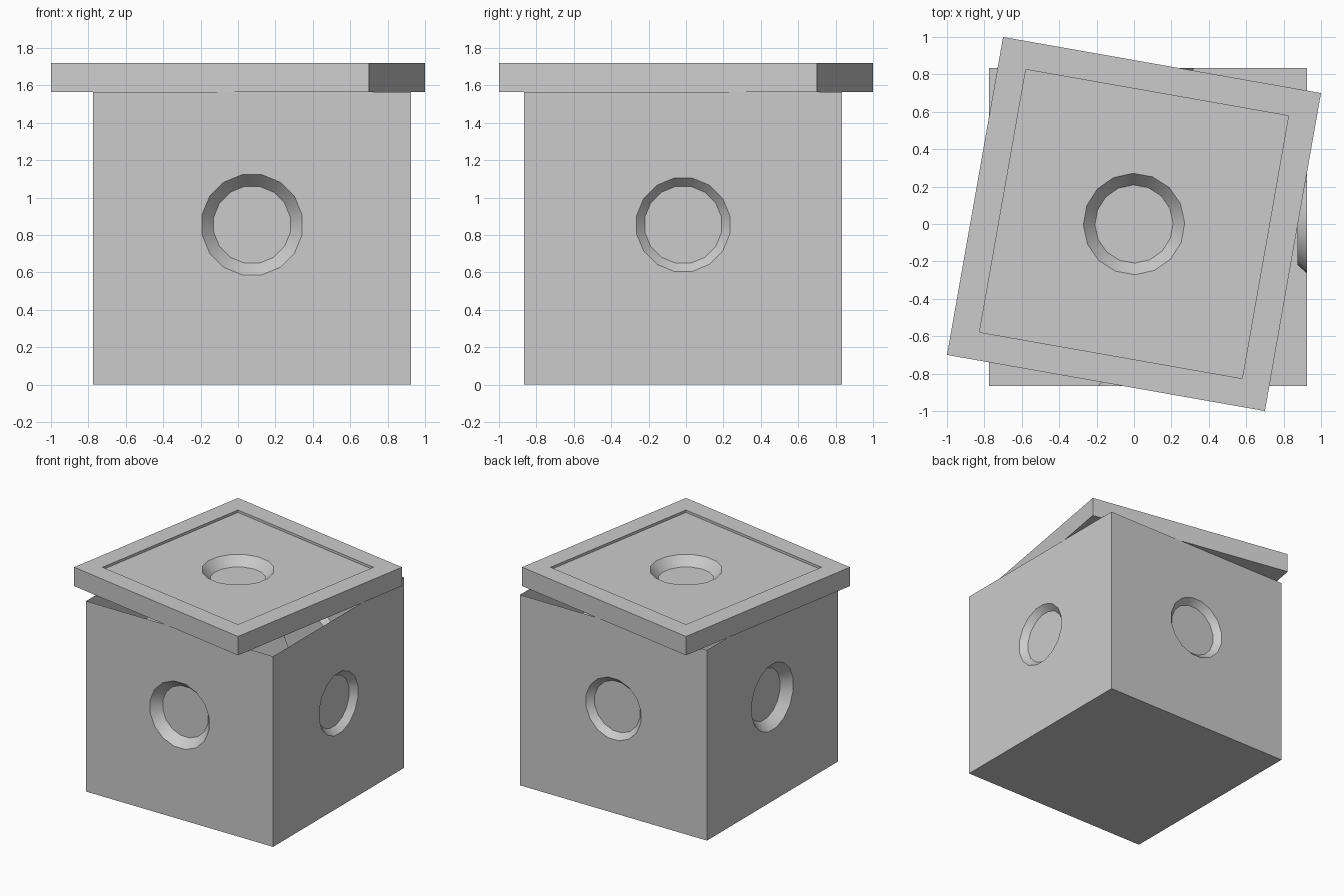
import bpy, bmesh, math
from mathutils import Matrix, Vector

if "Cube" in bpy.data.objects:
    bpy.data.objects.remove(bpy.data.objects["Cube"])

SIDES = 16


def finish(name, bm, angle=None):
    mesh = bpy.data.meshes.new(name)
    bm.to_mesh(mesh)
    bm.free()
    ob = bpy.data.objects.new(name, mesh)
    bpy.context.collection.objects.link(ob)
    if angle:
        bpy.ops.object.select_all(action='DESELECT')
        ob.select_set(True)
        bpy.context.view_layer.objects.active = ob
        bpy.ops.object.shade_smooth_by_angle(angle=angle)
    return ob


def dished_panel(bm, mat, w, h, r_out, r_in, depth, hole_y=0.0):
    """Rectangle facing local +Z with a round tapered recess."""
    def ring(r, z):
        return [bm.verts.new((r * math.cos((i + .5) * math.tau / SIDES),
                              hole_y + r * math.sin((i + .5) * math.tau / SIDES), z))
                for i in range(SIDES)]

    def loop_edges(vs):
        return [bm.edges.new((vs[i], vs[(i + 1) % len(vs)])) for i in range(len(vs))]

    rect = [bm.verts.new((sx * w / 2, sy * h / 2, 0))
            for sx, sy in ((-1, -1), (1, -1), (1, 1), (-1, 1))]
    outer, inner = ring(r_out, 0), ring(r_in, -depth)
    res = bmesh.ops.triangle_fill(bm, edges=loop_edges(rect) + loop_edges(outer),
                                  use_beauty=True, normal=(0, 0, 1))
    for f in [g for g in res['geom'] if isinstance(g, bmesh.types.BMFace)]:
        f.normal_update()
        if f.normal.z < 0:
            f.normal_flip()
    for i in range(SIDES):
        j = (i + 1) % SIDES
        bm.faces.new((outer[i], inner[i], inner[j], outer[j]))
    bm.faces.new(inner)
    bmesh.ops.transform(bm, matrix=mat, verts=rect + outer + inner)


# Open-topped box: four dished walls and a floor
CX, CY, W, H = 0.075, -0.015, 1.70, 1.565
bm = bmesh.new()
walls = [(0.273, 0.075), (0.254, 0.05), (0.254, 0.05), (0.273, 0.075)]  # front, right, back, left
for k, (r, d) in enumerate(walls):
    mat = (Matrix.Translation((CX, CY, H / 2)) @ Matrix.Rotation(k * math.pi / 2, 4, 'Z')
           @ Matrix.Translation((0, -W / 2, 0)) @ Matrix.Rotation(math.pi / 2, 4, 'X'))
    dished_panel(bm, mat, W, H, r, 0.209, d, 0.855 - H / 2)
bm.faces.new([bm.verts.new((CX + sx * W / 2, CY + sy * W / 2, 0))
              for sx, sy in ((-1, -1), (-1, 1), (1, 1), (1, -1))])
bmesh.ops.remove_doubles(bm, verts=bm.verts, dist=1e-4)
finish("box", bm, math.radians(30))

# Lid frame: square bar swept round a square
TURN = Matrix.Rotation(-math.radians(10), 4, 'Z')
OUT, INN, TOP = 0.863, 0.713, 1.72
bm = bmesh.new()
profile = [(OUT, H), (OUT, TOP), (INN, TOP), (INN, H)]
rings = [[bm.verts.new(TURN @ Vector((sx * a, sy * a, z))) for a, z in profile]
         for sx, sy in ((-1, -1), (1, -1), (1, 1), (-1, 1))]
for i in range(4):
    a, b = rings[i], rings[(i + 1) % 4]
    for j in range(4):
        k = (j + 1) % 4
        bm.faces.new((a[j], b[j], b[k], a[k]))
finish("lid_frame", bm)

# Lid panel, set slightly below the frame top
bm = bmesh.new()
dished_panel(bm, Matrix.Translation((0, 0, TOP - 0.02)) @ TURN,
             INN * 2, INN * 2, 0.271, 0.209, 0.075)
finish("lid_panel", bm, math.radians(30))
